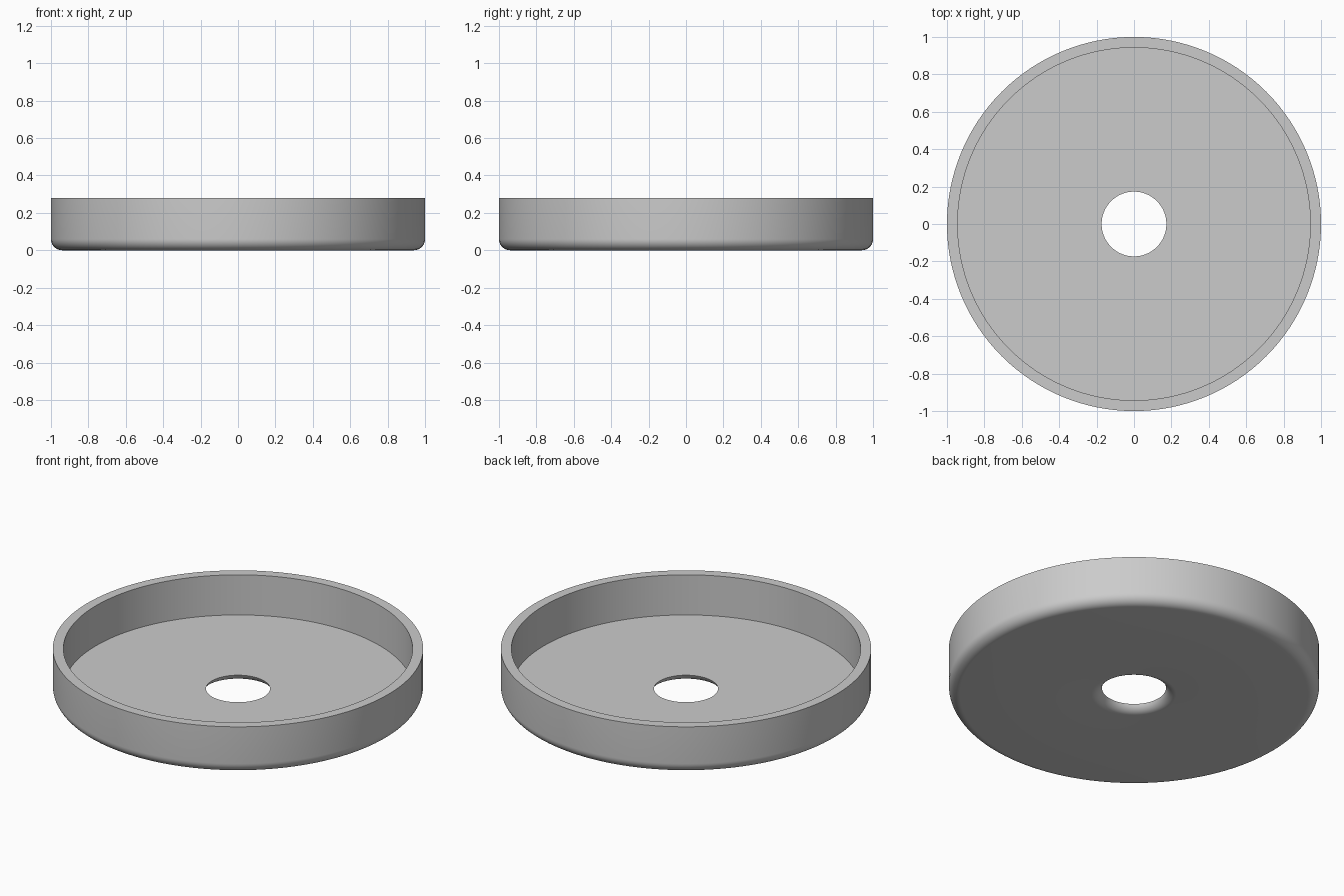
import bpy
import bmesh
from math import sin, cos, pi, asin

cube = bpy.data.objects.get("Cube")
if cube:
    bpy.data.objects.remove(cube, do_unlink=True)

# Dimensions
HEIGHT = 0.28
FLOOR = 0.041
FILLET = 0.06
OUTER, INNER = 1.0, 0.943
HOLE_FILLET_CENTRE = 0.23
SIDES = 128
STEPS = 10


def arc(cx, cz, radius, start, end):
    """Points of an arc in the radius/height plane."""
    angles = [start + (end - start) * i / STEPS for i in range(STEPS + 1)]
    return [(cx + radius * cos(a), cz + radius * sin(a)) for a in angles]


# Cross-section: hole rounding, outer rounding, rim, inner wall
hole_start = pi + asin((FILLET - FLOOR) / FILLET)
profile = arc(HOLE_FILLET_CENTRE, FILLET, FILLET, hole_start, 1.5 * pi)
profile += arc(OUTER - FILLET, FILLET, FILLET, -pi / 2, 0)
profile += [(OUTER, HEIGHT), (INNER, HEIGHT), (INNER, FLOOR)]

# Revolve the closed section around the vertical axis
bm = bmesh.new()
verts = [bm.verts.new((r, 0, z)) for r, z in profile]
edges = [bm.edges.new((v, verts[(i + 1) % len(verts)])) for i, v in enumerate(verts)]
bmesh.ops.spin(bm, geom=verts + edges, cent=(0, 0, 0), axis=(0, 0, 1),
               angle=2 * pi, steps=SIDES, use_merge=True)
bmesh.ops.remove_doubles(bm, verts=bm.verts, dist=0.0001)
bmesh.ops.recalc_face_normals(bm, faces=bm.faces)
mesh = bpy.data.meshes.new("round_tray")
bm.to_mesh(mesh)
bm.free()
tray = bpy.data.objects.new("round_tray", mesh)
bpy.context.collection.objects.link(tray)

# Plain grey material
grey = bpy.data.materials.new("light_grey")
grey.use_nodes = True
colour = (0.6, 0.6, 0.6, 1)
grey.diffuse_color = colour
grey.node_tree.nodes["Principled BSDF"].inputs["Base Color"].default_value = colour
mesh.materials.append(grey)

# Smooth walls and roundings, crisp rim and floor edges
bpy.ops.object.select_all(action="DESELECT")
tray.select_set(True)
bpy.context.view_layer.objects.active = tray
bpy.ops.object.shade_smooth_by_angle(angle=pi / 6)
